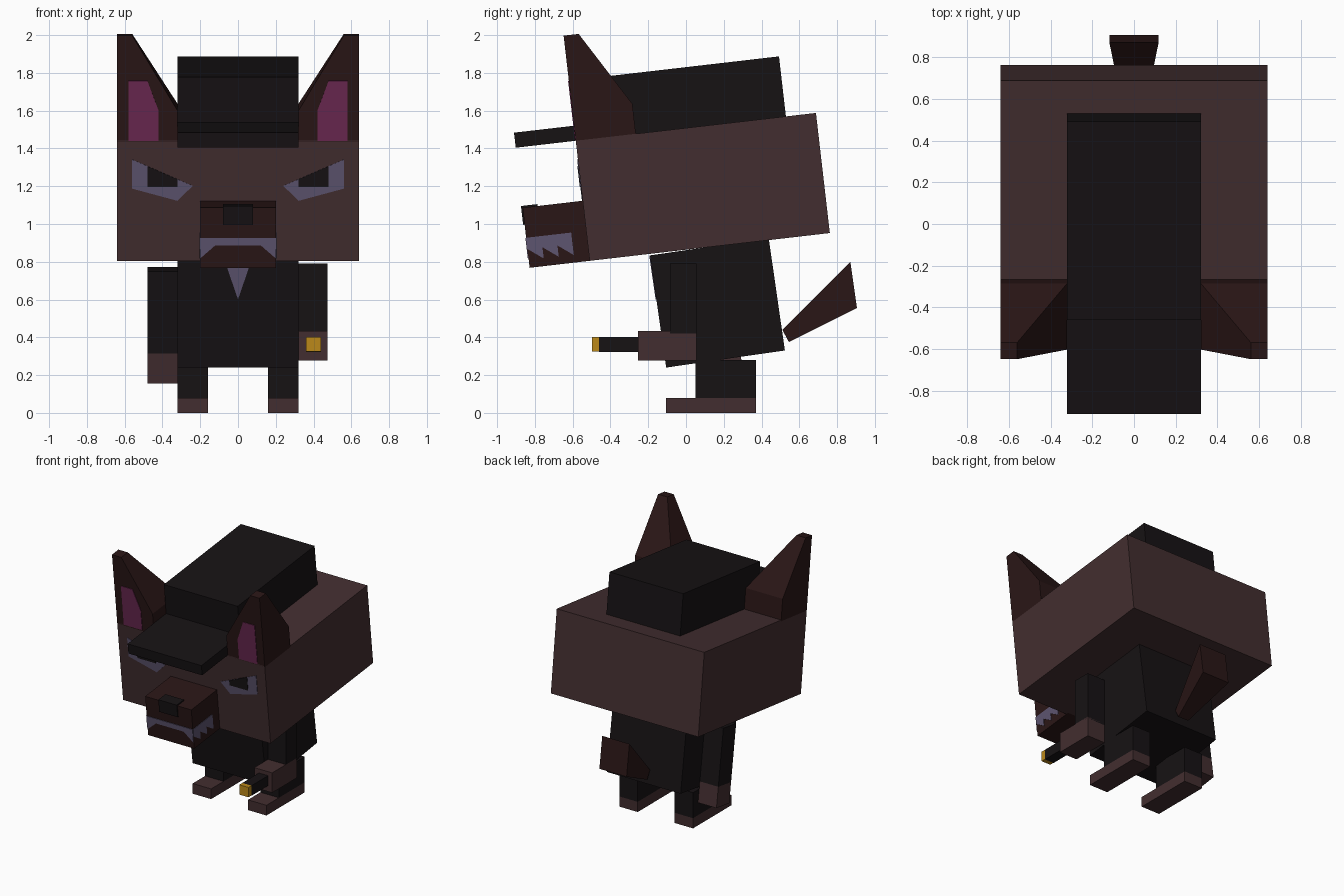
import bpy, bmesh, math
from mathutils import Matrix, Vector

if "Cube" in bpy.data.objects:
    bpy.data.objects.remove(bpy.data.objects["Cube"])


def material(name, rgb):
    m = bpy.data.materials.new(name)
    m.diffuse_color = (*rgb, 1)
    m.use_nodes = True
    m.node_tree.nodes["Principled BSDF"].inputs["Base Color"].default_value = m.diffuse_color
    return m


BROWN = material("brown_fur", (0.055, 0.027, 0.029))
DARK = material("dark_fur", (0.023, 0.008, 0.008))
BLACK = material("black_cloth", (0.008, 0.006, 0.007))
PINK = material("inner_ear", (0.15, 0.022, 0.085))
PALE = material("pale_violet", (0.11, 0.09, 0.16))
GOLD = material("gold", (0.5, 0.25, 0.01))


def frame(y, z, degrees):
    return Matrix.Translation((0, y, z)) @ Matrix.Rotation(math.radians(degrees), 4, 'X')


# Tilted frames: origin at the lower front edge of the head and of the body
WORLD = Matrix.Identity(4)
HEAD = frame(-0.51, 0.805, 6.6)
BODY = frame(-0.105, 0.24, 8.2)


def loft(name, rings, mat, fr=WORLD):
    """Closed solid through rings with equal point counts."""
    bm = bmesh.new()
    vs = [[bm.verts.new(fr @ Vector(p)) for p in ring] for ring in rings]
    n = len(vs[0])
    for a, b in zip(vs, vs[1:]):
        for i in range(n):
            bm.faces.new((a[i], a[(i + 1) % n], b[(i + 1) % n], b[i]))
    bm.faces.new(vs[0])
    bm.faces.new(vs[-1])
    bmesh.ops.recalc_face_normals(bm, faces=bm.faces)
    me = bpy.data.meshes.new(name)
    bm.to_mesh(me)
    bm.free()
    me.materials.append(mat)
    ob = bpy.data.objects.new(name, me)
    bpy.context.collection.objects.link(ob)
    return ob


def rect(x0, x1, y0, y1, z):
    return [(x0, y0, z), (x1, y0, z), (x1, y1, z), (x0, y1, z)]


def box(name, x, y, z, mat, fr=WORLD):
    return loft(name, [rect(*x, *y, z[0]), rect(*x, *y, z[1])], mat, fr)


def front_plate(name, pts, y, mat, fr, t=0.004):
    """Thin inlay facing -y from (x, z) points."""
    return loft(name, [[(x, yy, z) for x, z in pts] for yy in (y - t, y + 0.01)], mat, fr)


# Head, snout and nose
box("head", (-0.64, 0.64), (0, 1.28), (0, 0.64), BROWN, HEAD)
box("snout", (-0.2, 0.2), (-0.32, 0.02), (0, 0.32), DARK, HEAD)
box("nose", (-0.08, 0.08), (-0.328, -0.24), (0.23, 0.33), BLACK, HEAD)

# Bared teeth on the front of the snout
front_plate("front_teeth", [(-0.2, 0.16), (-0.2, 0.05), (-0.12, 0.12), (0.12, 0.12),
                            (0.2, 0.05), (0.2, 0.16)], -0.32, PALE, HEAD)

# Cap
box("cap_crown", (-0.32, 0.32), (0.16, 1.12), (0.63, 0.96), BLACK, HEAD)
box("cap_brim", (-0.32, 0.32), (-0.32, 0.17), (0.64, 0.72), BLACK, HEAD)

# Paired parts
saw = [(-0.32, 0.16), (-0.32, 0.10), (-0.24, 0.04), (-0.24, 0.10), (-0.16, 0.04),
       (-0.16, 0.10), (-0.08, 0.04), (-0.08, 0.16)]
for s, side in ((-1, "left"), (1, "right")):
    def span(a, b):
        return tuple(sorted((s * a, s * b)))

    def flip(pts):
        return [(s * x, z) for x, z in pts]

    # Ears: square base tapering to the outer front corner
    loft(f"{side}_ear", [rect(s * 0.32, s * 0.64, 0, 0.32, 0.63),
                         rect(s * 0.32, s * 0.64, 0, 0.32, 0.8),
                         rect(s * 0.56, s * 0.64, 0, 0.08, 1.2)], DARK, HEAD)
    front_plate(f"{side}_inner_ear", flip([(0.58, 0.64), (0.42, 0.64), (0.42, 0.8),
                                           (0.48, 0.96), (0.58, 0.96)]), 0, PINK, HEAD)
    # Eyes
    front_plate(f"{side}_eye", flip([(0.56, 0.54), (0.24, 0.4), (0.32, 0.32), (0.56, 0.385)]),
                0, PALE, HEAD)
    front_plate(f"{side}_pupil", flip([(0.48, 0.505), (0.32, 0.435), (0.32, 0.395),
                                       (0.48, 0.395)]), 0, BLACK, HEAD, 0.007)
    # Side teeth
    loft(f"{side}_teeth", [[(s * x, y, z) for y, z in saw] for x in (0.19, 0.204)], PALE, HEAD)
    # Legs and feet
    box(f"{side}_leg", span(0.16, 0.32), (0.05, 0.37), (0.08, 0.28), BLACK)
    box(f"{side}_foot", span(0.16, 0.32), (-0.105, 0.37), (0, 0.08), BROWN)

# Body with shirt triangle
box("body", (-0.32, 0.32), (0, 0.635), (0, 0.6), BLACK, BODY)
front_plate("shirt", [(-0.08, 0.6), (0, 0.365), (0.08, 0.6)], 0, PALE, BODY)

# Hanging arm
box("left_arm", (-0.48, -0.32), (0.24, 0.40), (0.04, 0.48), BLACK, BODY)
box("left_hand", (-0.48, -0.32), (0.24, 0.40), (-0.12, 0.04), BROWN, BODY)

# Bent arm holding a small rod with a gold tip
box("right_arm", (0.32, 0.475), (-0.085, 0.055), (0.42, 0.79), BLACK)
box("right_hand", (0.32, 0.475), (-0.255, 0.055), (0.277, 0.433), BROWN)
box("held_rod", (0.36, 0.44), (-0.46, -0.24), (0.323, 0.402), BLACK)
box("rod_tip", (0.36, 0.44), (-0.498, -0.46), (0.325, 0.402), GOLD)

# Tail flaring out to its tip
loft("tail", [[(-0.045, 0.51, 0.44), (0.045, 0.51, 0.44), (0.045, 0.545, 0.375), (-0.045, 0.545, 0.375)],
              [(-0.118, 0.87, 0.8), (0.118, 0.87, 0.8), (0.118, 0.905, 0.555), (-0.118, 0.905, 0.555)]], DARK)
